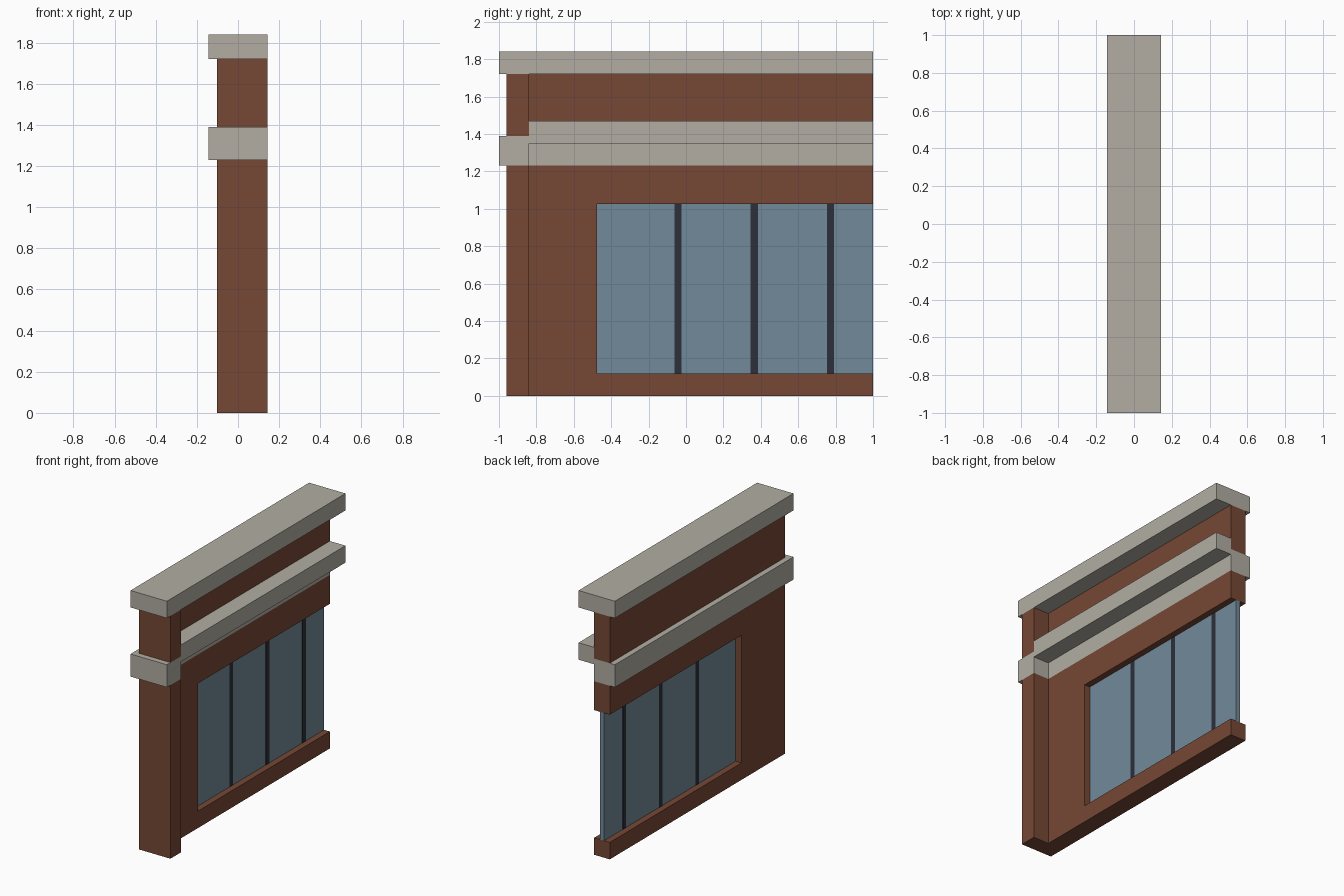
import bpy, bmesh
from mathutils import Vector

cube = bpy.data.objects.get("Cube")
if cube:
    bpy.data.objects.remove(cube, do_unlink=True)


def material(name, rgb):
    m = bpy.data.materials.new(name)
    m.use_nodes = True
    m.diffuse_color = (*rgb, 1)
    m.node_tree.nodes["Principled BSDF"].inputs["Base Color"].default_value = (*rgb, 1)
    return m


BRICK = material("red brown brick", (0.180, 0.064, 0.036))
STONE = material("pale stone", (0.445, 0.423, 0.370))
GLASS = material("blue grey glass", (0.170, 0.254, 0.320))
FRAME = material("dark frame", (0.025, 0.029, 0.041))


def prism(name, outline, direction, mat):
    """Extrude a closed flat outline along a direction."""
    bm = bmesh.new()
    face = bm.faces.new([bm.verts.new(p) for p in outline])
    moved = bmesh.ops.extrude_face_region(bm, geom=[face], use_keep_orig=True)["geom"]
    bmesh.ops.translate(bm, vec=Vector(direction),
                        verts=[v for v in moved if isinstance(v, bmesh.types.BMVert)])
    bmesh.ops.recalc_face_normals(bm, faces=bm.faces)
    mesh = bpy.data.meshes.new(name)
    bm.to_mesh(mesh)
    bm.free()
    mesh.materials.append(mat)
    obj = bpy.data.objects.new(name, mesh)
    bpy.context.collection.objects.link(obj)
    return obj


def plan(name, points, z0, z1, mat):
    return prism(name, [(x, y, z0) for x, y in points], (0, 0, z1 - z0), mat)


def box(name, x, y, z, mat):
    return plan(name, [(x[0], y[0]), (x[1], y[0]), (x[1], y[1]), (x[0], y[1])], *z, mat)


def l_plan(x0, x1, y0):
    """Plan of the corner pier joined to the thinner wall."""
    return [(x0, y0), (x1, y0), (x1, PIER_Y), (WALL_X, PIER_Y), (WALL_X, 1), (x0, 1)]


BACK_X, WALL_X, PIER_X = -0.1025, 0.02, 0.1425
EDGE_X = 0.1425            # outer reach of the stone trim
PIER_Y = -0.84             # inner side of the corner pier
SILL, HEAD, JAMB = 0.12, 1.025, -0.475
BAND = (1.23, 1.39)
COPING = (1.72, 1.84)

# Lower brickwork: corner pier and wall with a window opening running off the end
box("lower_pier", (BACK_X, PIER_X), (-0.96, PIER_Y), (0, BAND[0]), BRICK)
wall = [(PIER_Y, 0), (1, 0), (1, SILL), (JAMB, SILL),
        (JAMB, HEAD), (1, HEAD), (1, BAND[0]), (PIER_Y, BAND[0])]
prism("lower_wall", [(BACK_X, y, z) for y, z in wall], (WALL_X - BACK_X, 0, 0), BRICK)

# Upper brickwork
plan("parapet_wall", l_plan(BACK_X, PIER_X, -0.96), BAND[1], COPING[0], BRICK)

# Stone trim
plan("stone_band", l_plan(-EDGE_X, EDGE_X, -1), *BAND, STONE)
box("stone_ledge", (WALL_X, EDGE_X), (PIER_Y, 1), (1.35, 1.47), STONE)
box("coping", (-EDGE_X, EDGE_X), (-1, 1), COPING, STONE)

# Window glass and mullions
box("window_glass", (-0.057, -0.025), (JAMB, 1), (SILL, HEAD), GLASS)
for i, y in enumerate((-0.043, 0.365, 0.773)):
    box(f"mullion_{i + 1}", (-0.059, -0.023), (y - 0.019, y + 0.019), (SILL, HEAD), FRAME)
